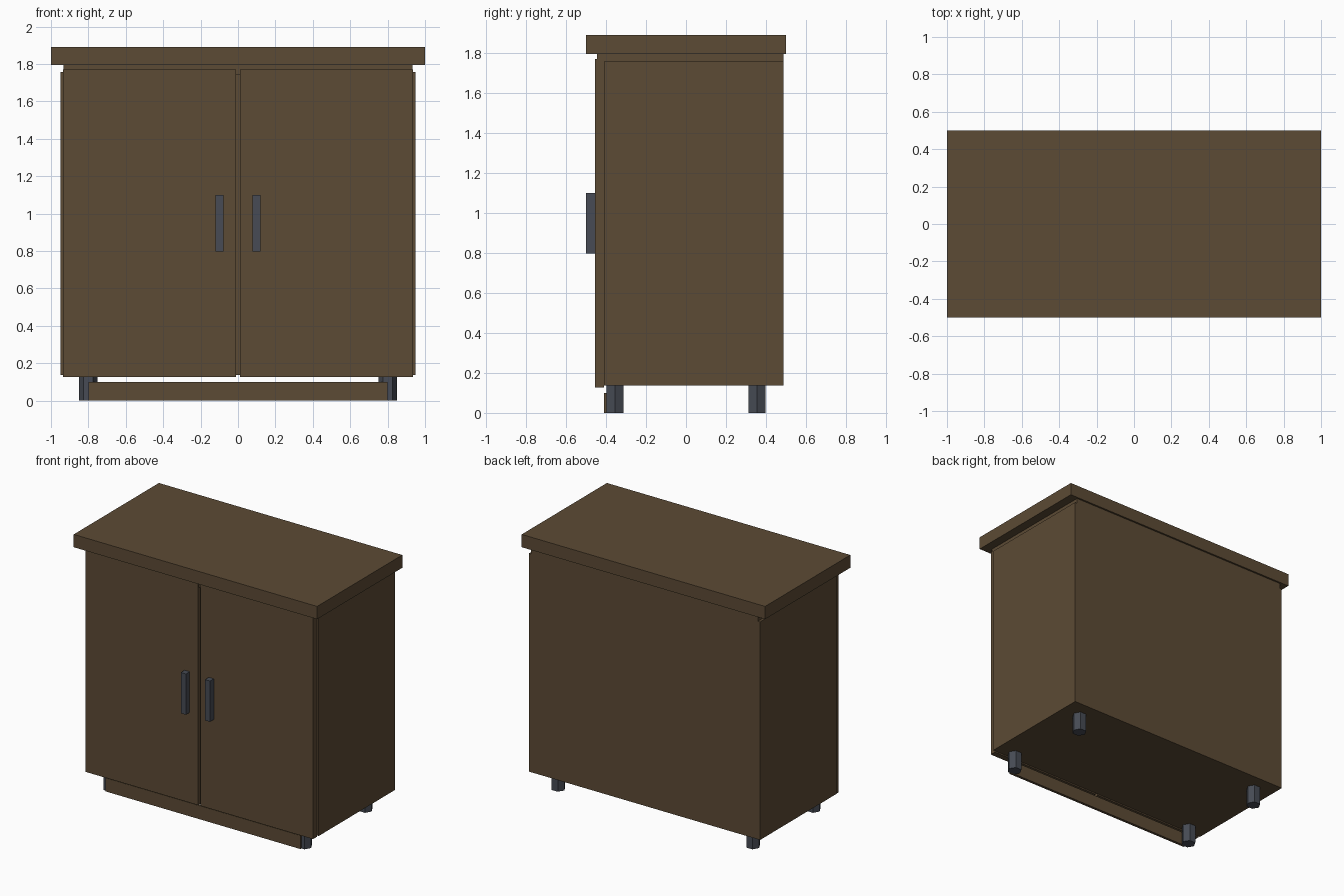
import bpy
import bmesh
from mathutils import Matrix, Vector

if "Cube" in bpy.data.objects:
    bpy.data.objects.remove(bpy.data.objects["Cube"])


def material(name, rgb):
    m = bpy.data.materials.new(name)
    m.diffuse_color = (*rgb, 1.0)
    m.use_nodes = True
    m.node_tree.nodes["Principled BSDF"].inputs["Base Color"].default_value = m.diffuse_color
    return m


WOOD = material("dark brown wood", (0.107, 0.069, 0.035))
METAL = material("dark grey metal", (0.063, 0.071, 0.089))


def add_object(name, bm, mat):
    mesh = bpy.data.meshes.new(name)
    bm.to_mesh(mesh)
    bm.free()
    mesh.materials.append(mat)
    obj = bpy.data.objects.new(name, mesh)
    bpy.context.collection.objects.link(obj)
    return obj


def box(name, lo, hi, mat):
    lo, hi = Vector(lo), Vector(hi)
    bm = bmesh.new()
    bmesh.ops.create_cube(bm, size=1.0, matrix=Matrix.Translation((lo + hi) / 2)
                          @ Matrix.Diagonal((*(hi - lo), 1.0)))
    return add_object(name, bm, mat)


def hex_leg(name, x, y, height):
    bm = bmesh.new()
    bmesh.ops.create_cone(bm, cap_ends=True, segments=6, radius1=0.05, radius2=0.05,
                          depth=height, matrix=Matrix.Translation((x, y, height / 2)))
    # put two corners on the x axis
    if max(v.co.x for v in bm.verts) - x < 0.049:
        bmesh.ops.rotate(bm, verts=bm.verts, cent=(x, y, 0),
                         matrix=Matrix.Rotation(0.5235988, 3, 'Z'))
    return add_object(name, bm, METAL)


# Carcass, neck under the top, and overhanging top
box("cabinet_body", (-0.95, -0.41, 0.137), (0.95, 0.487, 1.757), WOOD)
box("top_rail", (-0.932, -0.445, 1.74), (0.932, 0.487, 1.797), WOOD)
box("top_slab", (-1.0, -0.5, 1.795), (1.0, 0.5, 1.89), WOOD)

# Recessed plinth board
box("plinth", (-0.8, -0.41, 0.0), (0.8, -0.39, 0.1), WOOD)

# Doors, handles and legs, one set per side
for side, s in (("left", -1), ("right", 1)):
    x0, x1 = sorted((s * 0.01, s * 0.935))
    box(side + "_door", (x0, -0.455, 0.127), (x1, -0.41, 1.77), WOOD)
    x0, x1 = sorted((s * 0.078, s * 0.12))
    box(side + "_handle", (x0, -0.5, 0.797), (x1, -0.455, 1.1), METAL)
    for end, y in (("front", -0.355), ("back", 0.355)):
        hex_leg(f"{end}_{side}_leg", s * 0.8, y, 0.14)
